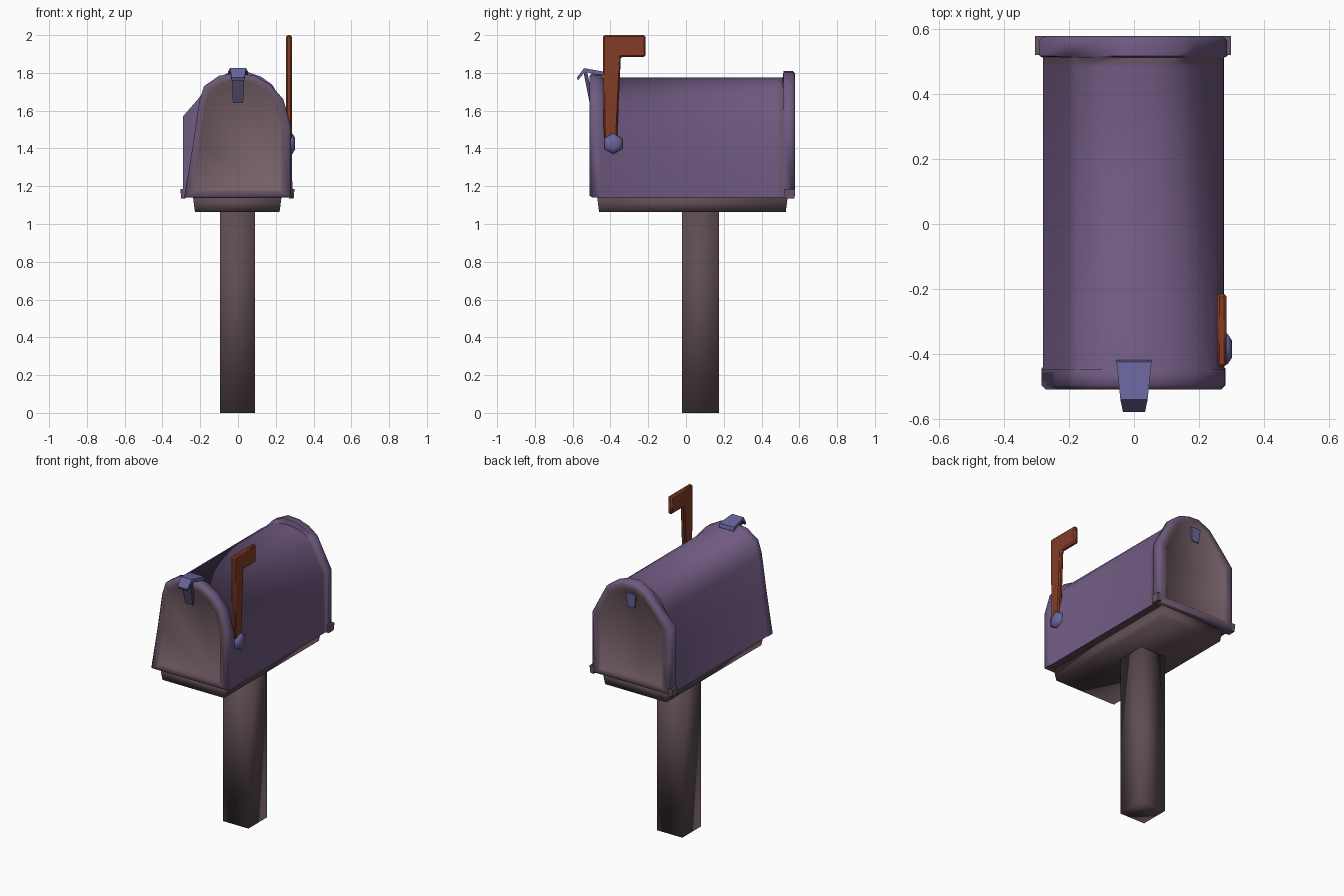
import bpy, bmesh, math

if "Cube" in bpy.data.objects:
    bpy.data.objects.remove(bpy.data.objects["Cube"])


def material(name, r, g, b):
    def lin(c):
        c /= 255
        return c / 12.92 if c <= 0.04045 else ((c + 0.055) / 1.055) ** 2.4
    m = bpy.data.materials.new(name)
    m.diffuse_color = (lin(r), lin(g), lin(b), 1)
    m.use_nodes = True
    m.node_tree.nodes["Principled BSDF"].inputs["Base Color"].default_value = m.diffuse_color
    return m


PURPLE = material("purple paint", 110, 89, 128)
RIM = material("rim mauve", 106, 86, 104)
PANEL = material("door brown", 118, 97, 104)
WOOD = material("post wood", 93, 76, 82)
BLUE = material("blue metal", 104, 101, 156)
DARK = material("dark metal", 80, 73, 106)
RUST = material("flag rust red", 130, 60, 38)


def finish(name, bm, mats, angle):
    bmesh.ops.recalc_face_normals(bm, faces=bm.faces[:])
    me = bpy.data.meshes.new(name)
    bm.to_mesh(me)
    bm.free()
    for m in mats:
        me.materials.append(m)
    ob = bpy.data.objects.new(name, me)
    bpy.context.collection.objects.link(ob)
    bpy.ops.object.select_all(action='DESELECT')
    ob.select_set(True)
    bpy.context.view_layer.objects.active = ob
    bpy.ops.object.shade_smooth_by_angle(angle=math.radians(angle))
    return ob


def loft(name, rings, mats, bands=None, cap=0, angle=40):
    """Skin closed rings and cap both ends; bands gives a material per band."""
    bm = bmesh.new()
    vs = [[bm.verts.new(p) for p in ring] for ring in rings]
    n = len(vs[0])
    for k in range(len(vs) - 1):
        for i in range(n):
            j = (i + 1) % n
            f = bm.faces.new((vs[k][i], vs[k][j], vs[k + 1][j], vs[k + 1][i]))
            f.material_index = bands[k] if bands else 0
    for ring in (vs[0], vs[-1]):
        bm.faces.new(ring).material_index = cap
    return finish(name, bm, mats, angle)


def box(name, x0, x1, y0, y1, z0, z1, mat, taper=0.0, angle=180):
    def ring(z, t):
        return [(x0 + t, y0 + t, z), (x1 - t, y0 + t, z),
                (x1 - t, y1 - t, z), (x0 + t, y1 - t, z)]
    return loft(name, [ring(z0, taper), ring(z1, 0)], [mat], angle=angle)


# Arched end profiles (x, z): the front leans on its left side
FRONT = [(-.285, 1.14), (-.24, 1.41), (-.205, 1.65), (-.18, 1.73), (-.1, 1.785),
         (0, 1.80), (.09, 1.785), (.17, 1.74), (.24, 1.66), (.28, 1.52), (.282, 1.14)]
BACK = [(-.285, 1.14), (-.285, 1.36), (-.285, 1.57), (-.205, 1.665), (-.11, 1.77),
        (-.03, 1.81), (.05, 1.805), (.12, 1.78), (.18, 1.735), (.28, 1.54), (.282, 1.14)]
# The body keeps the lean of the front on its left, the back crease on its right
BODY_BACK = FRONT[:6] + [(.07, 1.79), (.12, 1.775), (.18, 1.73)] + BACK[9:]


def section(profile, y, sx=1.0, sz=1.0, c=1.42):
    return [(x * sx, y, c + (z - c) * sz) for x, z in profile]


def end_rim(profile, y_in, y_out, wide):
    """Rings from the recessed door panel out over the rim to the body side."""
    d = y_out - y_in
    return [section(profile, y_out - d * .2, .77, .83),
            section(profile, y_out, .82, .88),
            section(profile, y_out, .95 * wide, .965),
            section(profile, y_out - d * .2, wide, 1),
            section(profile, y_in + d * .1, wide, 1)]


# Body, both rims and both door panels in one skin, with a worn band at the back
front = end_rim(FRONT, -.44, -.51, 1.0)
back = end_rim(BACK, .51, .578, 1.02)
middle = [section(p, y, .985, .965, 1.14)
          for p, y in ((FRONT, -.44), (BODY_BACK, .49), (BODY_BACK, .512))]
# materials: 0 paint, 1 panel, 2 rim, 3 underside
body = loft("mailbox_body", front + middle + back[::-1], [PURPLE, PANEL, RIM, WOOD],
            [1, 2, 0, 0, 0, 0, 2, 0, 0, 0, 2, 1], cap=1, angle=75)
for f in body.data.polygons:
    if f.normal.z < -0.9:
        f.material_index = 3

# Hinge bolts at the lower back corners
for side, x in (("left", -.289), ("right", .283)):
    box("hinge_bolt_" + side, x - .016, x + .016, .52, .578, 1.135, 1.185, RIM, .004, 40)

# Support board and post
box("support_board", -.238, .23, -.47, .538, 1.063, 1.14, WOOD, .01)
box("post", -.095, .09, -.02, .174, 0, 1.065, WOOD)

# Signal flag, slightly bevelled
outline = [(-.44, 2.0), (-.215, 2.0), (-.215, 1.885), (-.345, 1.885),
           (-.365, 1.45), (-.435, 1.45)]
flag = loft("signal_flag", [[(x, a, b) for a, b in outline] for x in (.255, .285)], [RUST])
mod = flag.modifiers.new("bevel", 'BEVEL')
mod.width, mod.segments = .008, 1

# Six-sided flag pivot
hexa = [(math.cos(math.radians(60 * i + 30)), math.sin(math.radians(60 * i + 30)))
        for i in range(6)]
loft("flag_pivot", [[(x, -.385 + r * a, 1.425 + r * b) for a, b in hexa]
                    for x, r in ((.265, .055), (.288, .055), (.302, .03))], [BLUE], angle=70)

# Latch hook over the front rim: (y, z, half width, thickness)
hook = [(-.578, 1.775, .034, .014), (-.54, 1.825, .042, .02), (-.425, 1.805, .054, .025)]
loft("latch_hook", [[(-w, y, z), (w, y, z), (w, y + .006, z - t), (-w, y + .006, z - t)]
                    for y, z, w, t in hook], [BLUE], angle=30)


# Tapered tongues hanging on the front and back doors
def tongue(name, stations, depth, mat):
    loft(name, [[(-w, y, z), (w, y, z), (w, y + depth, z), (-w, y + depth, z)]
                for y, z, w in stations], [mat])


tongue("front_latch_tongue", [(-.545, 1.815, .036), (-.51, 1.64, .027)], .02, DARK)
tongue("back_latch_tongue", [(.577, 1.735, .035), (.572, 1.645, .025)], -.025, BLUE)
